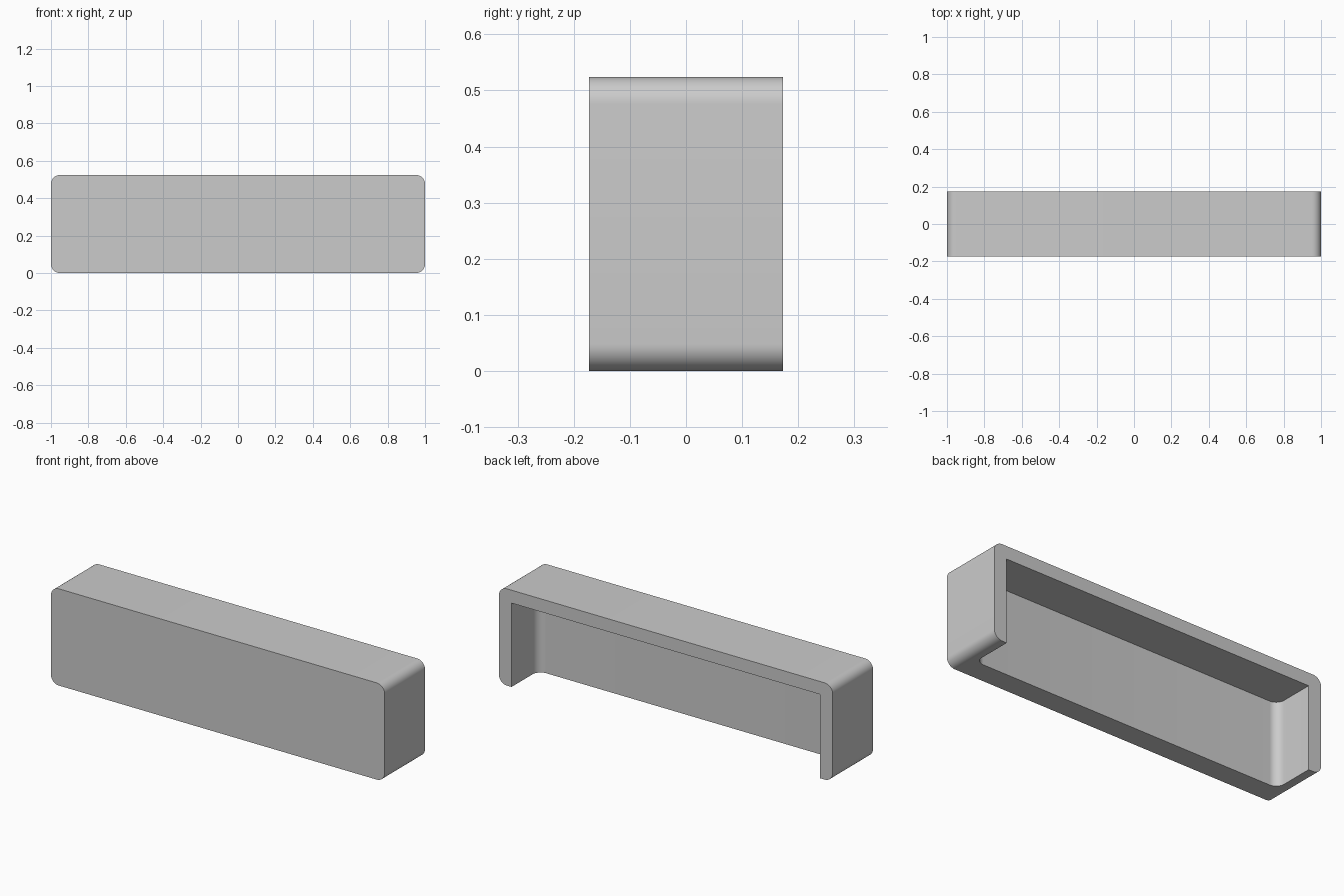
import bpy
import bmesh
from mathutils import Vector

default = bpy.data.objects.get("Cube")
if default:
    bpy.data.objects.remove(default, do_unlink=True)

LENGTH, DEPTH, HEIGHT = 2.0, 0.346, 0.524
SIDE_WALL, FRONT_WALL, TOP_WALL = 0.076, 0.118, 0.07
RADIUS = 0.048
OVERSHOOT = 0.1

grey = bpy.data.materials.new("plain_grey")
grey.use_nodes = True
color = (0.6, 0.6, 0.6, 1)
grey.diffuse_color = color
grey.node_tree.nodes["Principled BSDF"].inputs["Base Color"].default_value = color


def rounded_box(name, low, high, axis, keep):
    """Box between two corners; edges along the axis that pass keep() are rounded."""
    low, high = Vector(low), Vector(high)
    size, centre = high - low, (low + high) / 2
    bm = bmesh.new()
    bmesh.ops.create_cube(bm, size=1)
    for v in bm.verts:
        v.co = Vector(c * s for c, s in zip(v.co, size)) + centre
    edges = []
    for e in bm.edges:
        a, b = (v.co for v in e.verts)
        if abs((a - b)[axis]) > 0.01 and keep((a + b) / 2):
            edges.append(e)
    bmesh.ops.bevel(bm, geom=edges, offset=RADIUS, segments=12,
                    profile=0.5, affect='EDGES')
    mesh = bpy.data.meshes.new(name)
    bm.to_mesh(mesh)
    bm.free()
    mesh.materials.append(grey)
    obj = bpy.data.objects.new(name, mesh)
    bpy.context.collection.objects.link(obj)
    return obj


# Outer shell, rounded along the depth
front, back = -DEPTH / 2, DEPTH / 2
shell = rounded_box("cover_shell", (-LENGTH / 2, front, 0),
                    (LENGTH / 2, back, HEIGHT), 1, lambda m: True)

# Cavity open at the back and bottom, with rounded upright corners at the front
inner_x = LENGTH / 2 - SIDE_WALL
cavity = rounded_box("cavity_cutter", (-inner_x, front + FRONT_WALL, -OVERSHOOT),
                     (inner_x, back + OVERSHOOT, HEIGHT - TOP_WALL), 2,
                     lambda m: m.y < 0)
cavity.hide_render = True

cut = shell.modifiers.new("hollow", 'BOOLEAN')
cut.operation = 'DIFFERENCE'
cut.solver = 'EXACT'
cut.object = cavity

bpy.ops.object.select_all(action='DESELECT')
shell.select_set(True)
bpy.context.view_layer.objects.active = shell
bpy.ops.object.modifier_apply(modifier=cut.name)
bpy.data.objects.remove(cavity, do_unlink=True)
bpy.ops.object.shade_smooth_by_angle()
